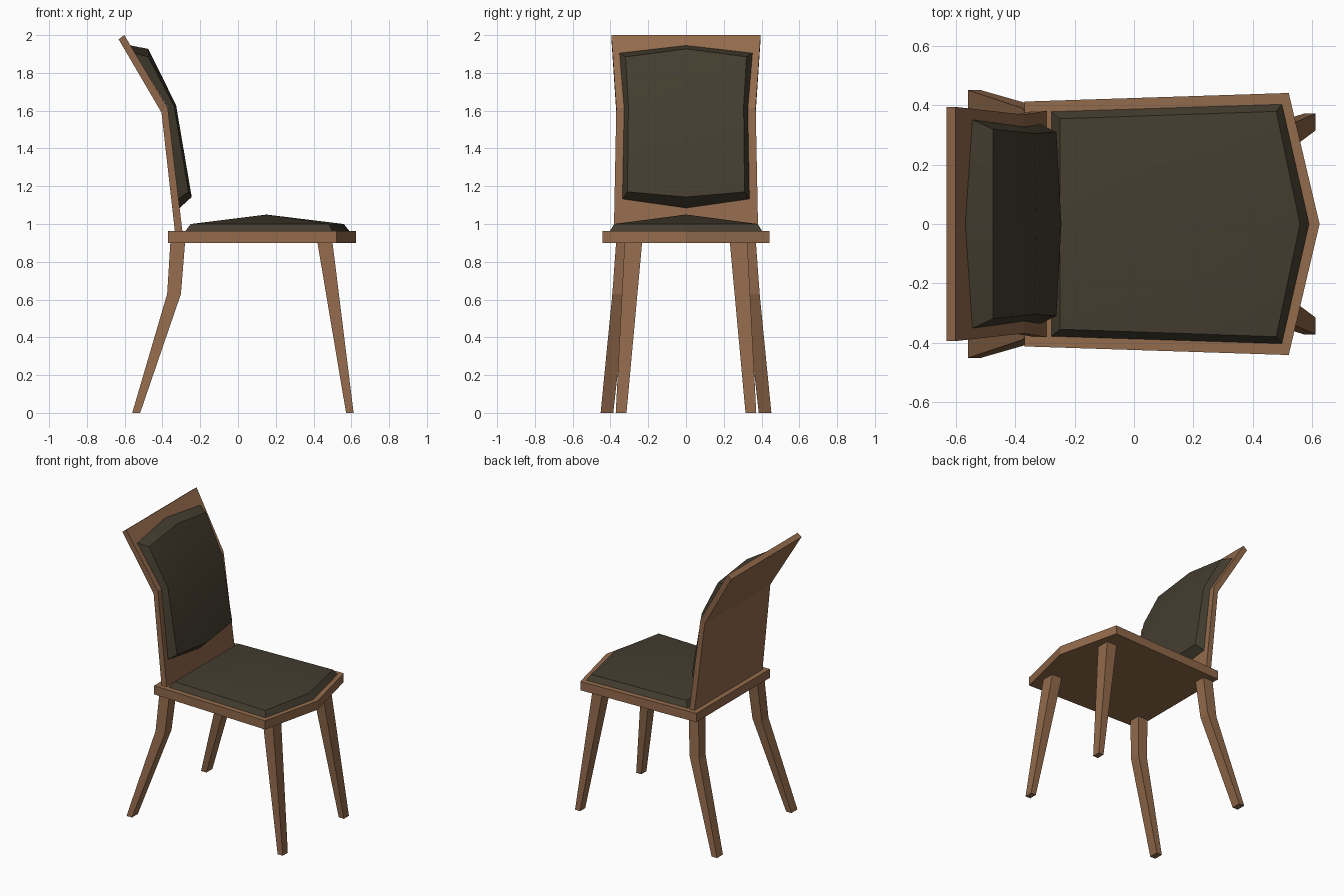
import bpy, bmesh, math

if "Cube" in bpy.data.objects:
    bpy.data.objects.remove(bpy.data.objects["Cube"])

def material(name, rgb):
    m = bpy.data.materials.new(name)
    m.diffuse_color = (*rgb, 1)
    m.use_nodes = True
    m.node_tree.nodes["Principled BSDF"].inputs["Base Color"].default_value = m.diffuse_color
    return m

wood = material("brown_wood", (0.29, 0.145, 0.072))
fabric = material("dark_olive_fabric", (0.058, 0.047, 0.029))

def loft(name, rings, mat, centre=None, smooth=False):
    """Skin closed rings of equal length; cap the ends, the last optionally as a fan."""
    bm = bmesh.new()
    vs = [[bm.verts.new(p) for p in r] for r in rings]
    n = len(rings[0])
    for a, b in zip(vs, vs[1:]):
        for i in range(n):
            j = (i + 1) % n
            bm.faces.new((a[i], a[j], b[j], b[i]))
    bm.faces.new(vs[0][::-1])
    if centre:
        c = bm.verts.new(centre)
        for i in range(n):
            bm.faces.new((vs[-1][i], vs[-1][(i + 1) % n], c))
    else:
        bm.faces.new(vs[-1])
    bmesh.ops.recalc_face_normals(bm, faces=bm.faces[:])
    me = bpy.data.meshes.new(name)
    bm.to_mesh(me)
    bm.free()
    me.materials.append(mat)
    ob = bpy.data.objects.new(name, me)
    bpy.context.collection.objects.link(ob)
    if smooth:
        bpy.ops.object.select_all(action='DESELECT')
        ob.select_set(True)
        bpy.context.view_layer.objects.active = ob
        bpy.ops.object.shade_smooth_by_angle(angle=math.radians(35))
    return ob

def outline(back, yb, side, ys, tip, z):
    """Pointed seat outline at height z."""
    return [(back, -yb, z), (side, -ys, z), (tip, 0, z), (side, ys, z), (back, yb, z), (back, 0, z)]

# Seat board
loft("seat", [outline(-0.37, 0.413, 0.522, 0.442, 0.626, z) for z in (0.9, 0.962)], wood)

# Seat cushion: sloping rim, then a low peak
loft("seat_cushion", [outline(-0.28, 0.38, 0.5, 0.405, 0.592, 0.96),
                      outline(-0.25, 0.355, 0.48, 0.38, 0.56, 1.0)],
     fabric, centre=(0.15, 0, 1.05), smooth=True)

# Backrest panel: (front x, z, back x, z, half width) from bottom to top
panel = [(-0.293, 0.95, -0.333, 0.95, 0.382),
         (-0.372, 1.615, -0.405, 1.59, 0.369),
         (-0.602, 2.0, -0.632, 1.978, 0.395)]
loft("backrest", [[(fx, -w, fz), (fx, w, fz), (bx, w, bz), (bx, -w, bz)]
                  for fx, fz, bx, bz, w in panel], wood)

# Backrest cushion: 3x3 padded grid over the panel front
# each row: half width, edge x/z, middle x/z
base = [(0.338, -0.318, 1.13, -0.312, 1.082),
        (0.328, -0.374, 1.62, -0.374, 1.62),
        (0.352, -0.546, 1.905, -0.569, 1.945)]
top = [(0.31, -0.262, 1.17, -0.245, 1.143),
       (0.305, -0.338, 1.625, -0.328, 1.63),
       (0.32, -0.475, 1.885, -0.475, 1.927)]

def grid(rows):
    return [[(ex, -w, ez), (mx, 0, mz), (ex, w, ez)] for w, ex, ez, mx, mz in rows]

def border(g):
    return [g[0][0], g[0][1], g[0][2], g[1][2], g[2][2], g[2][1], g[2][0], g[1][0]]

loft("backrest_cushion", [border(grid(base)), border(grid(top))], fabric,
     centre=grid(top)[1][1], smooth=True)

# Legs: sections of (x0, x1, inner y, outer y, z), mirrored left and right
legs = {"front_leg": [(0.572, 0.612, 0.315, 0.372, 0), (0.42, 0.5, 0.232, 0.325, 0.905)],
        "rear_leg": [(-0.56, -0.518, 0.385, 0.452, 0), (-0.375, -0.302, 0.315, 0.39, 0.63),
                     (-0.358, -0.28, 0.29, 0.37, 0.905)]}
for name, sections in legs.items():
    for side, s in (("right", -1), ("left", 1)):
        loft(f"{name}_{side}", [[(a, s * i, z), (b, s * i, z), (b, s * o, z), (a, s * o, z)]
                                for a, b, i, o, z in sections], wood)
